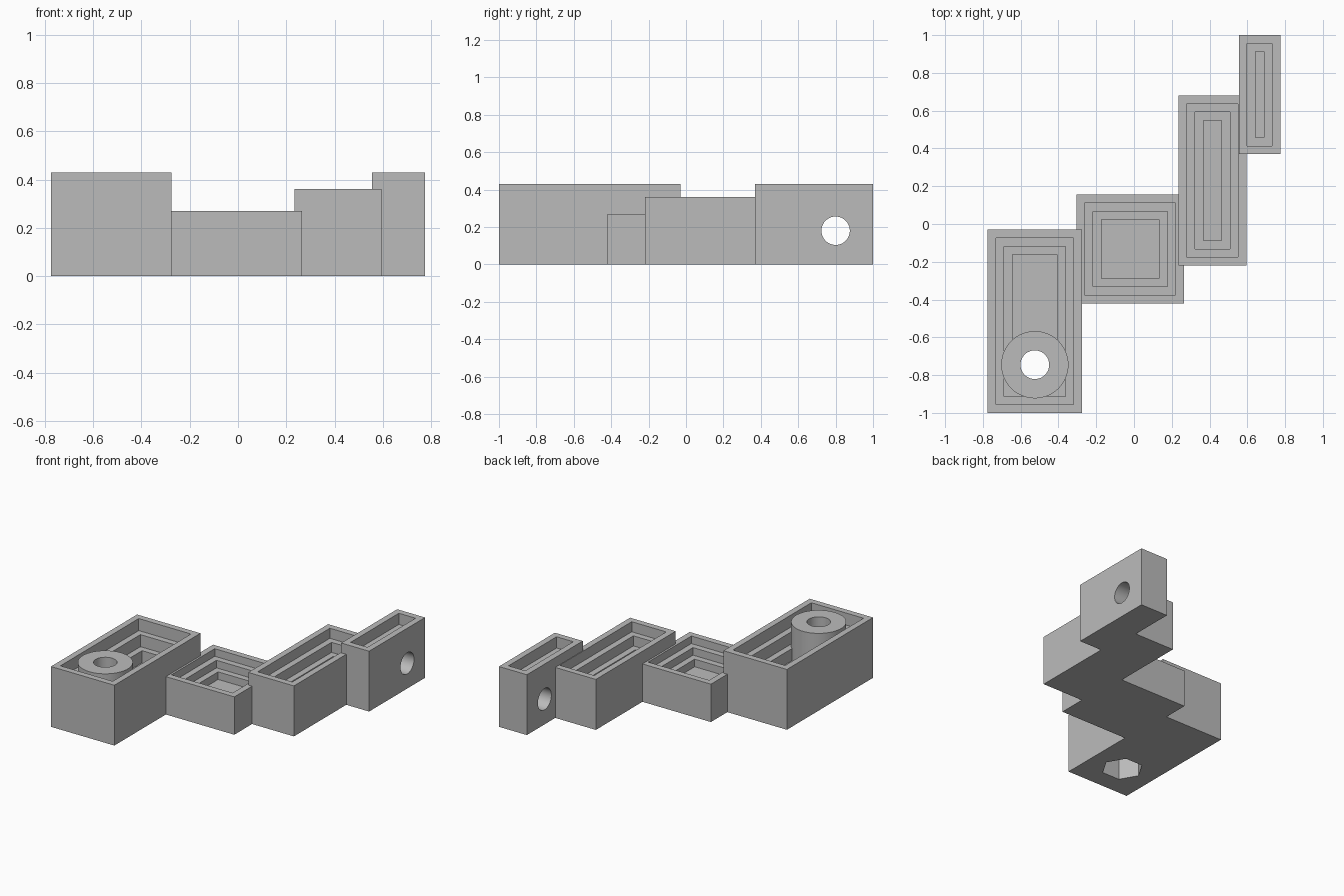
import bpy, bmesh, math
from mathutils import Matrix, Vector

cube = bpy.data.objects.get("Cube")
if cube:
    bpy.data.objects.remove(cube, do_unlink=True)

grey = bpy.data.materials.new("plain grey")
grey.use_nodes = True
grey.diffuse_color = (0.5, 0.5, 0.5, 1)
grey.node_tree.nodes["Principled BSDF"].inputs["Base Color"].default_value = (0.5, 0.5, 0.5, 1)

WALL = 0.044


def make_object(name, bm):
    mesh = bpy.data.meshes.new(name)
    bm.to_mesh(mesh)
    bm.free()
    mesh.materials.append(grey)
    obj = bpy.data.objects.new(name, mesh)
    bpy.context.collection.objects.link(obj)
    return obj


def stepped_tray(name, x0, x1, y0, y1, height, steps, drop):
    """Box whose top sinks in concentric rectangular ledges."""
    bm = bmesh.new()
    bmesh.ops.create_cube(bm, size=1)
    bmesh.ops.scale(bm, vec=(x1 - x0, y1 - y0, height), verts=bm.verts)
    bmesh.ops.translate(bm, vec=((x0 + x1) / 2, (y0 + y1) / 2, height / 2), verts=bm.verts)
    bm.normal_update()
    top = max(bm.faces, key=lambda f: f.calc_center_median().z)
    for _ in range(steps):
        bmesh.ops.inset_region(bm, faces=[top], thickness=WALL, use_even_offset=True)
        top = bmesh.ops.extrude_discrete_faces(bm, faces=[top])["faces"][0]
        bmesh.ops.translate(bm, vec=(0, 0, -drop), verts=top.verts)
        bm.normal_update()
    bmesh.ops.recalc_face_normals(bm, faces=bm.faces)
    return make_object(name, bm)


def prism(name, radius, sides, start, end, turn=0):
    """Closed prism or cylinder between two points."""
    a, b = Vector(start), Vector(end)
    axis = b - a
    bm = bmesh.new()
    place = (Matrix.Translation((a + b) / 2) @ axis.to_track_quat('Z', 'Y').to_matrix().to_4x4()
             @ Matrix.Rotation(turn, 4, 'Z'))
    bmesh.ops.create_cone(bm, cap_ends=True, segments=sides, radius1=radius, radius2=radius,
                          depth=axis.length, matrix=place)
    return make_object(name, bm)


def combine(target, helper, operation):
    mod = target.modifiers.new(operation.lower(), 'BOOLEAN')
    mod.object, mod.operation, mod.solver = helper, operation, 'EXACT'
    helper.hide_render = True
    bpy.context.view_layer.objects.active = target
    bpy.ops.object.modifier_apply(modifier=mod.name)
    bpy.data.objects.remove(helper, do_unlink=True)


# Four overlapping trays stepping diagonally
front_tray = stepped_tray("front_tray", -0.775, -0.275, -1.0, -0.03, 0.43, 3, 0.086)
low_tray = stepped_tray("low_tray", -0.305, 0.265, -0.42, 0.155, 0.27, 3, 0.054)
long_tray = stepped_tray("long_tray", 0.235, 0.595, -0.22, 0.68, 0.36, 3, 0.072)
end_tray = stepped_tray("end_tray", 0.555, 0.775, 0.37, 1.0, 0.43, 2, 0.08)

# Round boss with a bore and a hexagonal pocket underneath
bx, by = -0.525, -0.745
combine(front_tray, prism("boss", 0.178, 64, (bx, by, 0.05), (bx, by, 0.43)), 'UNION')
combine(front_tray, prism("bore", 0.076, 48, (bx, by, -0.1), (bx, by, 0.6)), 'DIFFERENCE')
# Hexagon corners lie along the x axis
combine(front_tray, prism("nut_pocket", 0.138, 6, (bx, by, -0.2), (bx, by, 0.2), math.pi / 6 * 3),
        'DIFFERENCE')

# Cross hole through the end tray
combine(end_tray, prism("cross_hole", 0.076, 48, (0.4, 0.8, 0.18), (0.9, 0.8, 0.18)), 'DIFFERENCE')

# Smooth only the round surfaces
for obj in (front_tray, low_tray, long_tray, end_tray):
    bpy.ops.object.select_all(action='DESELECT')
    obj.select_set(True)
    bpy.context.view_layer.objects.active = obj
    bpy.ops.object.shade_smooth_by_angle(angle=math.radians(30))
